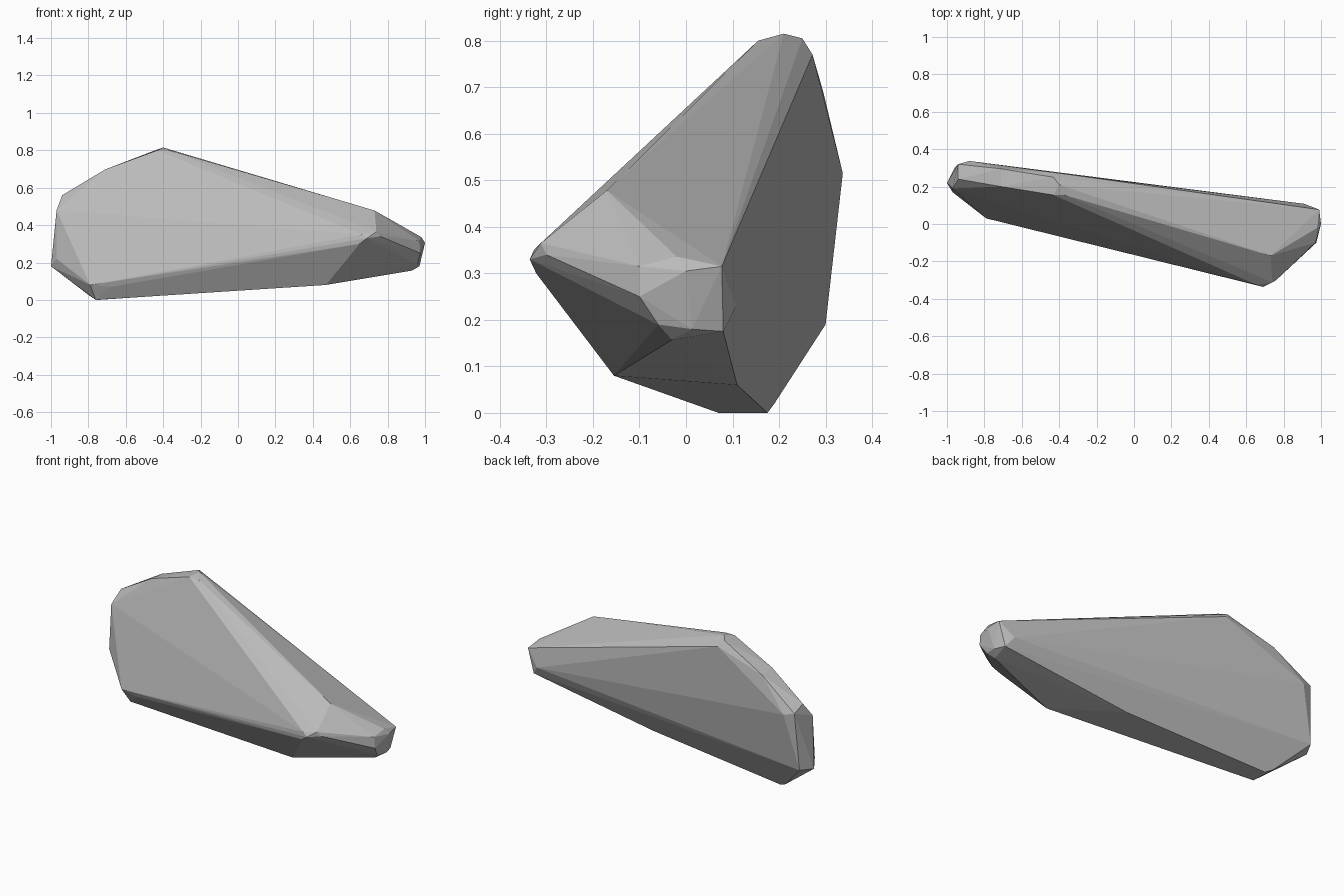
import bpy, bmesh, math

# Corner points of the stone, grouped by region; the surface is their convex skin
crest = [(-.43, .155, .80), (-.37, .155, .80), (-.40, .21, .815), (-.43, .25, .805),
         (-.40, .272, .77), (-.71, .20, .698), (-.71, .295, .69)]
wide_end = [(-.88, .337, .515), (-.94, .32, .53), (-.94, .24, .56), (-.97, .19, .48),
            (-1, .22, .18), (-.96, .30, .19), (-.97, .17, .22)]
base = [(-.79, .03, .08), (-.68, .015, .07), (-.76, .07, 0), (-.70, .07, .006),
        (-.75, .175, 0), (-.79, .19, .02), (.14, .11, .06), (.47, -.155, .08)]
nose = [(.65, -.322, .30), (.69, -.336, .33), (.66, -.327, .35), (.74, -.312, .365),
        (.73, -.17, .478), (.76, -.30, .34)]
tip = [(.99, .077, .315), (.91, .108, .23), (.95, .08, .175), (.97, .013, .18),
       (.96, -.06, .19), (.975, -.10, .25), (.97, -.10, .315), (.98, -.02, .336),
       (1, 0, .305), (.93, -.03, .157)]

bm = bmesh.new()
for p in crest + wide_end + base + nose + tip:
    bm.verts.new(p)
bmesh.ops.convex_hull(bm, input=bm.verts[:], use_existing_faces=False)

# Drop unused points and merge nearly coplanar triangles into broad facets
bmesh.ops.delete(bm, geom=[v for v in bm.verts if not v.link_faces], context='VERTS')
bmesh.ops.dissolve_limit(bm, angle_limit=math.radians(1.5), verts=bm.verts[:], edges=bm.edges[:])
bmesh.ops.recalc_face_normals(bm, faces=bm.faces[:])

mesh = bpy.data.meshes.new("stone")
bm.to_mesh(mesh)
bm.free()
stone = bpy.data.objects.new("stone", mesh)
bpy.context.collection.objects.link(stone)

# Plain grey stone colour
grey = bpy.data.materials.new("stone grey")
grey.diffuse_color = (.5, .5, .5, 1)
mesh.materials.append(grey)
